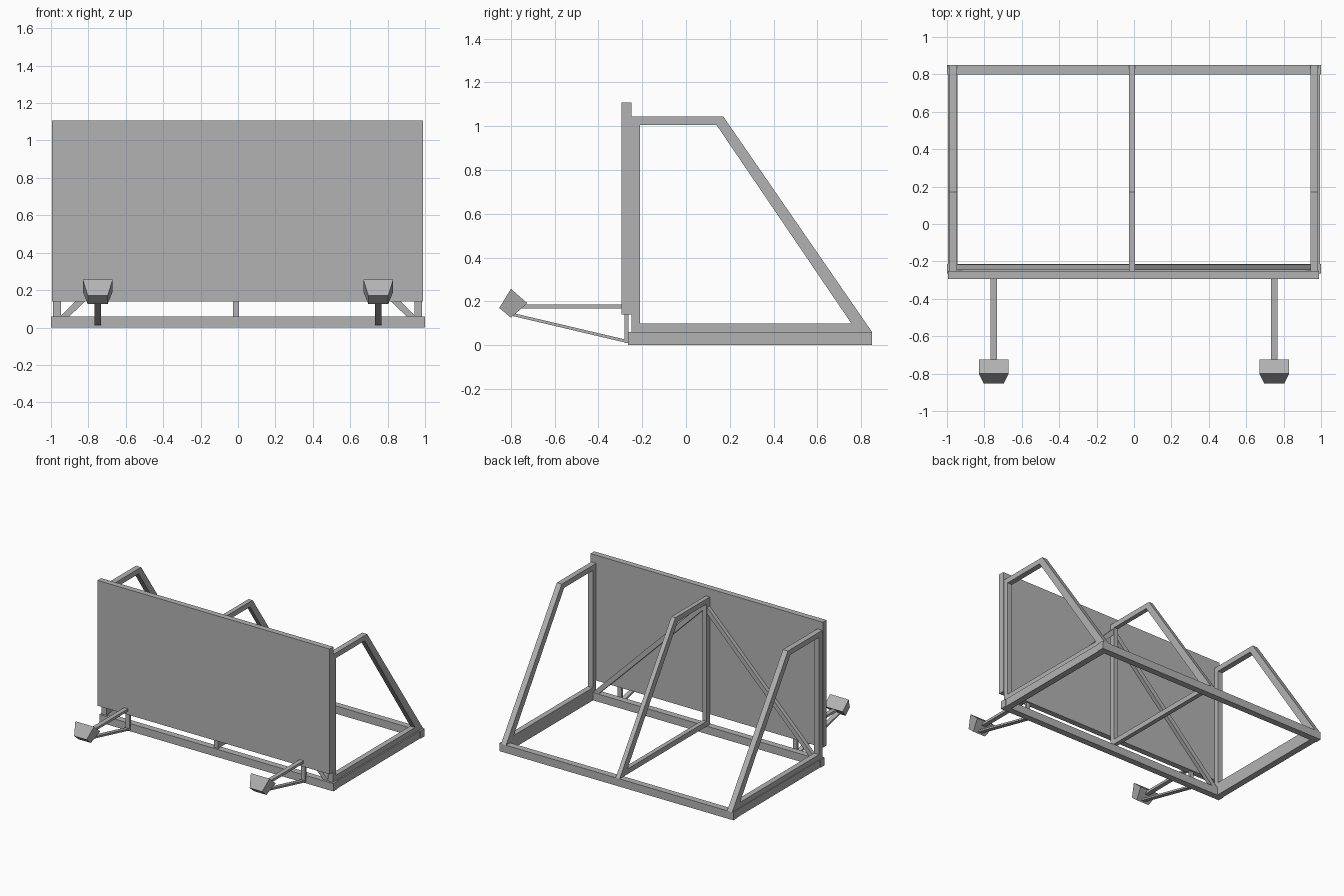
import bpy
import bmesh
from mathutils import Vector

if "Cube" in bpy.data.objects:
    bpy.data.objects.remove(bpy.data.objects["Cube"])

# Single painted steel colour
steel = bpy.data.materials.new("grey steel")
steel.use_nodes = True
colour = (0.45, 0.45, 0.45, 1)
steel.diffuse_color = colour
steel.node_tree.nodes["Principled BSDF"].inputs["Base Color"].default_value = colour


def finish(name, bm):
    bmesh.ops.recalc_face_normals(bm, faces=bm.faces)
    mesh = bpy.data.meshes.new(name)
    bm.to_mesh(mesh)
    bm.free()
    mesh.materials.append(steel)
    obj = bpy.data.objects.new(name, mesh)
    bpy.context.scene.collection.objects.link(obj)
    return obj


def loft(name, start, end):
    """Closed solid between two matching outlines."""
    bm = bmesh.new()
    a = [bm.verts.new(p) for p in start]
    b = [bm.verts.new(p) for p in end]
    bm.faces.new(a)
    bm.faces.new(b)
    for i in range(len(a)):
        j = (i + 1) % len(a)
        bm.faces.new((a[i], a[j], b[j], b[i]))
    return finish(name, bm)


def box(name, x, y, z):
    outline = [(x[0], y[0]), (x[1], y[0]), (x[1], y[1]), (x[0], y[1])]
    return loft(name, [(*p, z[0]) for p in outline], [(*p, z[1]) for p in outline])


def side_prism(name, outline, x0, x1):
    """Extrude a (y, z) outline along x."""
    return loft(name, [(x0, *p) for p in outline], [(x1, *p) for p in outline])


def truss(name, x0, x1):
    """Trapezoid ring frame standing on the base."""
    outer = [(-0.25, 0.06), (0.85, 0.06), (0.17, 1.045), (-0.25, 1.045)]
    inner = [(-0.21, 0.10), (0.755, 0.10), (0.14, 1.005), (-0.21, 1.005)]
    bm = bmesh.new()
    rings = [[bm.verts.new((x, *p)) for p in line]
             for x, line in ((x0, outer), (x1, outer), (x1, inner), (x0, inner))]
    for r in range(4):
        a, b = rings[r], rings[(r + 1) % 4]
        for i in range(4):
            j = (i + 1) % 4
            bm.faces.new((a[i], a[j], b[j], b[i]))
    return finish(name, bm)


# Sign panel
box("panel", (-0.995, 0.99), (-0.295, -0.25), (0.14, 1.108))

# Base frame
box("front_rail", (-1, 1), (-0.265, -0.215), (0, 0.06))
box("back_rail", (-1, 1), (0.80, 0.85), (0, 0.06))
box("right_rail", (-0.995, -0.945), (-0.215, 0.80), (0, 0.06))
box("left_rail", (0.945, 0.995), (-0.215, 0.80), (0, 0.06))

# Upright trusses
truss("right_truss", -0.99, -0.947)
truss("middle_truss", -0.028, 0.006)
truss("left_truss", 0.943, 0.985)

for side, s in (("right", -1), ("left", 1)):
    # Diagonal brace behind the panel
    brace = [(0.95, 0.06), (0.90, 0.06), (0, 0.955), (0, 1.005)]
    loft(side + "_brace", [(s * x, -0.247, z) for x, z in brace],
         [(s * x, -0.217, z) for x, z in brace])

    # Lamp bracket
    cx = s * 0.75
    x0, x1 = cx - 0.017, cx + 0.017
    box(side + "_lamp_arm", (x0, x1), (-0.76, -0.29), (0.167, 0.186))
    box(side + "_lamp_post", (x0, x1), (-0.28, -0.262), (0.01, 0.18))
    side_prism(side + "_lamp_strut",
               [(-0.80, 0.135), (-0.27, 0.01), (-0.27, 0.024), (-0.80, 0.149)], x0, x1)

    # Flared lamp head, wide face towards the panel
    wide, narrow = 0.08, 0.053
    loft(side + "_lamp_head",
         [(cx - wide, -0.80, 0.257), (cx + wide, -0.80, 0.257),
          (cx + wide, -0.725, 0.192), (cx - wide, -0.725, 0.192)],
         [(cx - narrow, -0.853, 0.17), (cx + narrow, -0.853, 0.17),
          (cx + narrow, -0.80, 0.125), (cx - narrow, -0.80, 0.125)])
